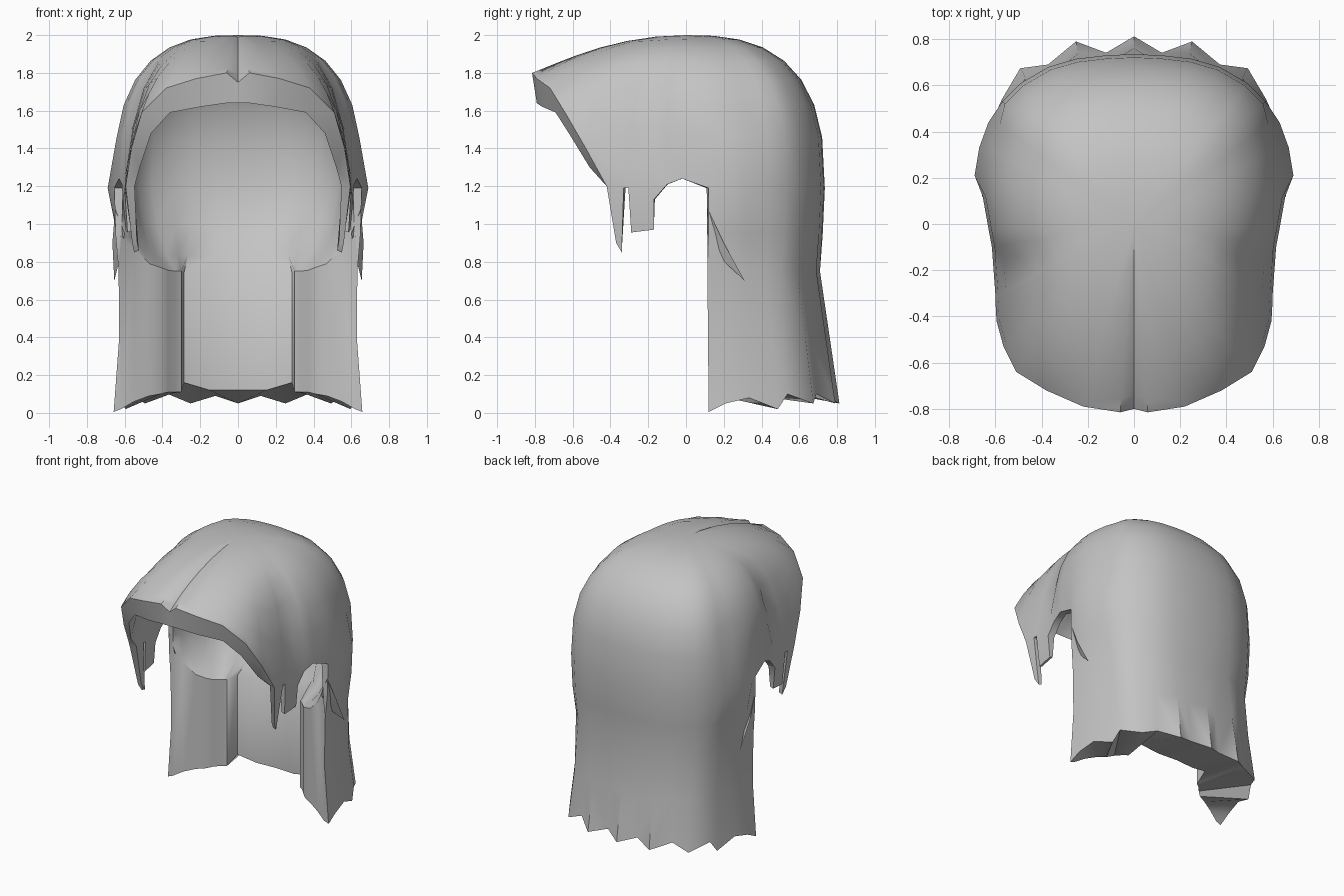
import bpy, bmesh, math

if "Cube" in bpy.data.objects:
    bpy.data.objects.remove(bpy.data.objects["Cube"])

grey = bpy.data.materials.new("hair_grey")
grey.diffuse_color = (0.55, 0.55, 0.55, 1)
grey.use_nodes = True
grey.node_tree.nodes["Principled BSDF"].inputs["Base Color"].default_value = grey.diffuse_color

# Lower edge of the cap on one half: face rim, temple, then round to the nape
FACE = [(0, -.80, 1.75), (.06, -.815, 1.80), (.22, -.79, 1.77), (.38, -.72, 1.72),
        (.51, -.64, 1.59), (.565, -.53, 1.40)]
FACE_IN = [(0, -.79, 1.64), (.06, -.79, 1.64), (.2, -.76, 1.62), (.36, -.69, 1.59),
           (.46, -.62, 1.48), (.52, -.51, 1.30)]
TEMPLE = [(.595, -.42, 1.20), (.60, -.33, 1.19), (.60, -.318, 1.19), (.60, -.305, 1.19),
          (.61, -.17, 1.13), (.615, -.10, 1.21), (.63, -.02, 1.24)]
BACK = [(.655, .12), (.69, .21), (.67, .33), (.63, .44), (.57, .53),
        (.49, .61), (.37, .68), (.25, .715), (.12, .73), (0, .735)]
HEM = [.005, .05, .08, .02, .10, .05, .10, .05, .09, .05]
# Inner face of the thick tresses: plan, top (where the head hollow ends) and hem
TRESS_IN = [(.62, .12), (.55, .145), (.47, .175), (.41, .20), (.37, .235),
            (.33, .28), (.30, .30), (.285, .40), (.15, .435), (0, .445)]
HOLLOW_Z = [.93, .87, .79, .77, .755, .75, .75, .745, .735, .73]
HEM_IN = [.02, .06, .09, .10, .11, .11, .11, .16, .12, .12]
TIPS = {6: (.56, -.37, .90), 7: (.55, -.34, .85), 9: (.585, -.29, .955), 10: (.595, -.17, .97)}
CAP_ROWS = 8
INNER_TOP = 1.955


def dome(t, n):
    return max(0, 1 - t ** n) ** (1 / n)


def arch_height(x, y):
    """Height of the hair over the forehead: an arch under a sloping crest."""
    crest = 2 - .21 * (y / .81) ** 2
    return 1.2 + (crest - 1.2) * dome(min(1, x / (.63 + .055 * y)), 2.7)


def cap_column(edge, top, front=False, slim=1):
    pts = []
    for k in range(1, CAP_ROWS + 1):
        s = math.sin(k / CAP_ROWS * math.pi / 2)
        x, y = edge[0] * s, edge[1] * s
        z = edge[2] + (top - edge[2]) * dome(s, 2.7)
        if front:
            drop = 2 - top
            z = arch_height(x, y) - drop
            z += s ** 9 * (edge[2] - arch_height(edge[0], edge[1]) + drop)
            if edge[0] == 0:                # centre parting
                z -= .03 * s * (1 - s ** 9)
        if k < CAP_ROWS:
            x *= slim
        pts.append((x, y, z))
    return pts


# Outer and inner columns of points
outer, inner = [], []
for e, i in zip(FACE, FACE_IN):
    outer.append(cap_column(e, 2, True))
    inner.append(cap_column(i, INNER_TOP, True))
for j, e in enumerate(TEMPLE):
    o = cap_column(e, 2, j < 5)
    i = cap_column((e[0] * .92, e[1] * .97, e[2]), INNER_TOP)
    tip = TIPS.get(len(FACE) + j)
    if tip:
        o.append(tip)
        i.append((tip[0] - .025, tip[1], tip[2] + .01))
    outer.append(o)
    inner.append(i)
for j, (x, y) in enumerate(BACK):
    slim = .94 if 0 < j < 4 else 1
    o = cap_column((x, y, 1.19), 2, slim=slim)
    x0 = x * slim
    peak = j % 2 == 1                       # pleats grow towards the hem
    mid, low = ((1.035, 1.105) if peak else (.97, 1.015)) if j > 1 else (.97, 1)
    o += [(x0 * .99, y * .985, .95), (x0 * .965, y * (.965 if peak else .945), .75),
          (x0 * .96, y * mid, .40), (x0 * 1.005, y * low, HEM[j])]
    bx, by = x0 * .93, y * .91
    i = cap_column((bx, by, 1.19), INNER_TOP)
    (u, v), hz = TRESS_IN[j], HOLLOW_Z[j]
    for drop, t in ((.45, .25), (.8, .62), (1, 1)):     # hollow closes in to the neck
        i.append((bx + (u - bx) * t, by + (v - by) * t, 1.19 + (hz - 1.19) * drop))
    i.append((u, v, HEM_IN[j]))
    outer.append(o)
    inner.append(i)

# Shell: both skins, then a strip along every open edge
bm = bmesh.new()
apex = (bm.verts.new((0, 0, 2)), bm.verts.new((0, 0, INNER_TOP)))
skins = [[[bm.verts.new(p) for p in col] for col in skin] for skin in (outer, inner)]
partner = {apex[0]: apex[1]}
for co, ci in zip(*skins):
    partner.update(zip(co, ci))
for side, skin in enumerate(skins):
    for a, b in zip(skin, skin[1:]):
        polys = [[apex[side], a[0], b[0]]]
        for r in range(min(len(a), len(b)) - 1):
            polys.append([a[r], a[r + 1], b[r + 1], b[r]])
        for p in polys:
            bm.faces.new(p if side == 0 else p[::-1])
rim = [e for e in bm.edges if len(e.link_faces) == 1 and e.verts[0] in partner
       and e.verts[1] in partner and max(abs(v.co.x) for v in e.verts) > 1e-5]
for e in rim:
    a, b = e.verts
    bm.faces.new((b, a, partner[a], partner[b]))
bmesh.ops.recalc_face_normals(bm, faces=bm.faces)


def finish(name, bm, angle):
    """Mirror the half to the other side and smooth it."""
    mesh = bpy.data.meshes.new(name)
    bm.to_mesh(mesh)
    bm.free()
    mesh.materials.append(grey)
    ob = bpy.data.objects.new(name, mesh)
    bpy.context.collection.objects.link(ob)
    mod = ob.modifiers.new("mirror", 'MIRROR')
    mod.use_clip = True
    bpy.context.view_layer.objects.active = ob
    ob.select_set(True)
    bpy.ops.object.modifier_apply(modifier="mirror")
    bpy.ops.object.shade_smooth_by_angle(angle=math.radians(angle))
    ob.select_set(False)


finish("hair_shell", bm, 45)

# Loose strand behind each ear
bm = bmesh.new()
v = [bm.verts.new(p) for p in ((.65, .115, 1.08), (.60, .115, .95), (.665, .20, .90),
                               (.62, .16, .84), (.655, .31, .70))]
for f in ((0, 2, 1), (1, 2, 4), (0, 1, 3), (0, 3, 2), (2, 3, 4), (1, 4, 3)):
    bm.faces.new([v[k] for k in f])
bmesh.ops.recalc_face_normals(bm, faces=bm.faces)
finish("loose_strand", bm, 30)
